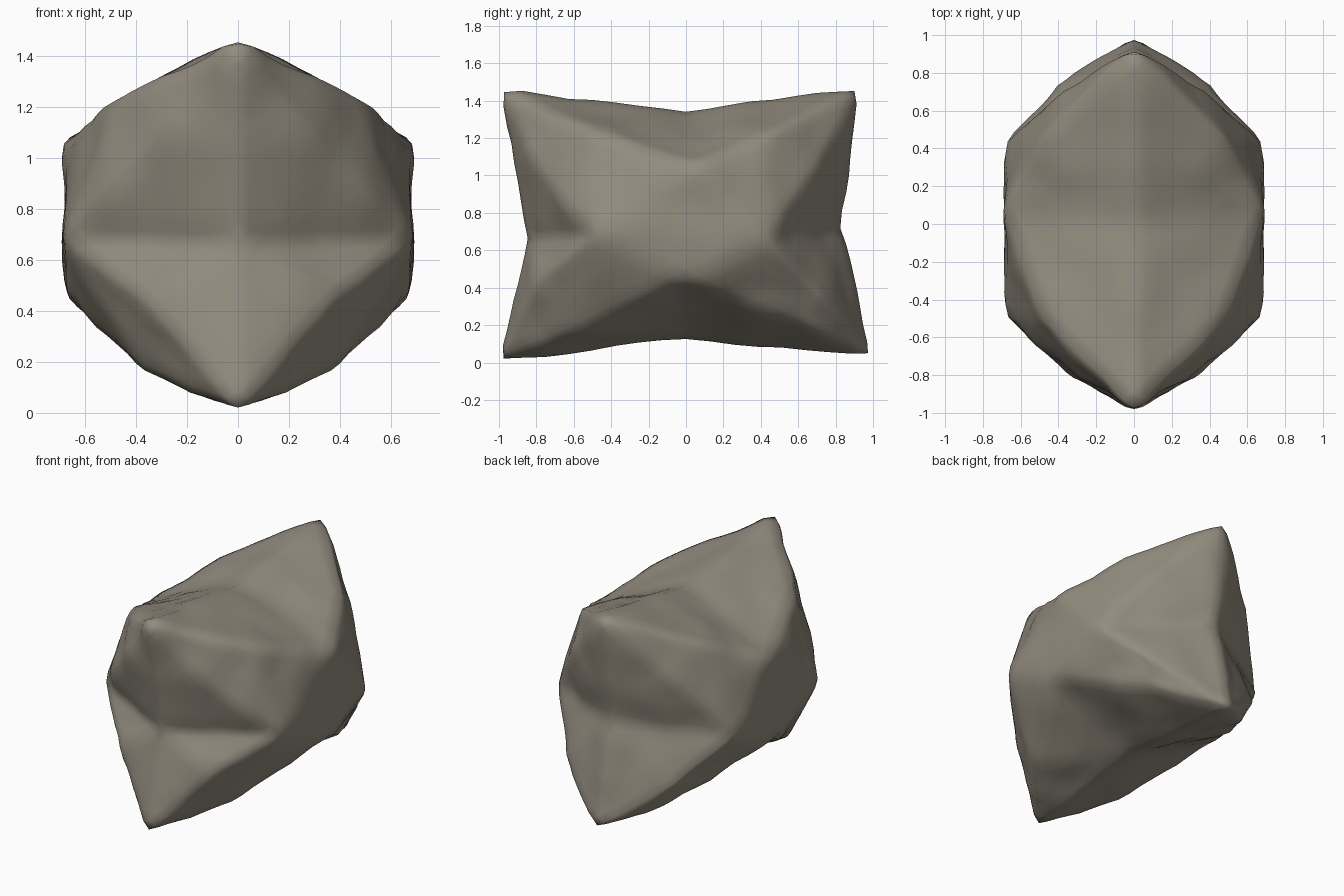
import bpy, bmesh
from mathutils import Vector, noise

if "Cube" in bpy.data.objects:
    bpy.data.objects.remove(bpy.data.objects["Cube"])

# Stone colour
stone = bpy.data.materials.new("warm grey stone")
stone.diffuse_color = (0.29, 0.26, 0.21, 1)
stone.use_nodes = True
stone.node_tree.nodes["Principled BSDF"].inputs["Base Color"].default_value = stone.diffuse_color

# Key corners of the right half (x >= 0)
P = {
    # spikes and hollows on the centre line
    "FT": (0, -1, 1.47), "FB": (0, -1, 0), "BT": (0, .93, 1.48), "BB": (0, 1, .03),
    "T": (0, 0, 1.35), "U": (0, 0, .12), "F": (0, -.86, .66), "B": (0, .84, .72),
    # side panel: top, bottom, front, back
    "st": (.69, .05, 1.06), "sb": (.68, 0, .44),
    "sF": (.68, -.49, .68), "sB": (.68, .43, .65),
    # shoulders, feet, lower and upper cheeks (front / back)
    "tF": (.48, -.52, 1.24), "tB": (.48, .47, 1.24),
    "bF": (.36, -.60, .16), "bB": (.36, .67, .18),
    "lF": (.37, -.79, .45), "lB": (.42, .74, .34),
    "uF": (.36, -.77, 1.0), "uB": (.38, .71, 1.05),
}
# Facets of one end; "#" becomes F or B for front or back
END = ["#T T t#", "T st t#", "st s# t#", "st sb s#", "#T t# u#", "t# s# u#",
       "#T u# #", "u# s# #", "# s# l#", "# l# #B", "l# s# b#", "l# b# #B",
       "s# sb b#", "b# sb U", "#B b# U"]

bm = bmesh.new()
V = {k: bm.verts.new(c) for k, c in P.items()}
for end in "FB":
    for f in END:
        bm.faces.new([V[k] for k in f.replace("#", end).split()])

# Mirror to the left half
bmesh.ops.mirror(bm, geom=bm.verts[:] + bm.edges[:] + bm.faces[:],
                 axis='X', merge_dist=0.001)
bmesh.ops.remove_doubles(bm, verts=bm.verts, dist=0.001)
bmesh.ops.recalc_face_normals(bm, faces=bm.faces)

# Weathered surface: fine facets, gently uneven, keeping the main corners
corners = set(bm.verts)
bmesh.ops.subdivide_edges(bm, edges=bm.edges[:], cuts=7, use_grid_fill=True)
bm.normal_update()
inner = [v for v in bm.verts if v not in corners]
bmesh.ops.smooth_vert(bm, verts=inner, factor=0.5, use_axis_x=True,
                      use_axis_y=True, use_axis_z=True)
bm.normal_update()
offsets = []
for v in inner:
    p = Vector((abs(v.co.x), v.co.y, v.co.z))
    n = noise.noise(p * 4) * .018 + noise.noise(p * 9) * .006
    offsets.append((v, v.normal * n))
for v, o in offsets:
    if abs(v.co.x) < 1e-4:
        o.x = 0
    v.co += o

me = bpy.data.meshes.new("rock")
bm.to_mesh(me)
bm.free()
me.materials.append(stone)
rock = bpy.data.objects.new("rock", me)
bpy.context.collection.objects.link(rock)
bpy.context.view_layer.objects.active = rock
rock.select_set(True)
bpy.ops.object.shade_smooth_by_angle(angle=1.0)
